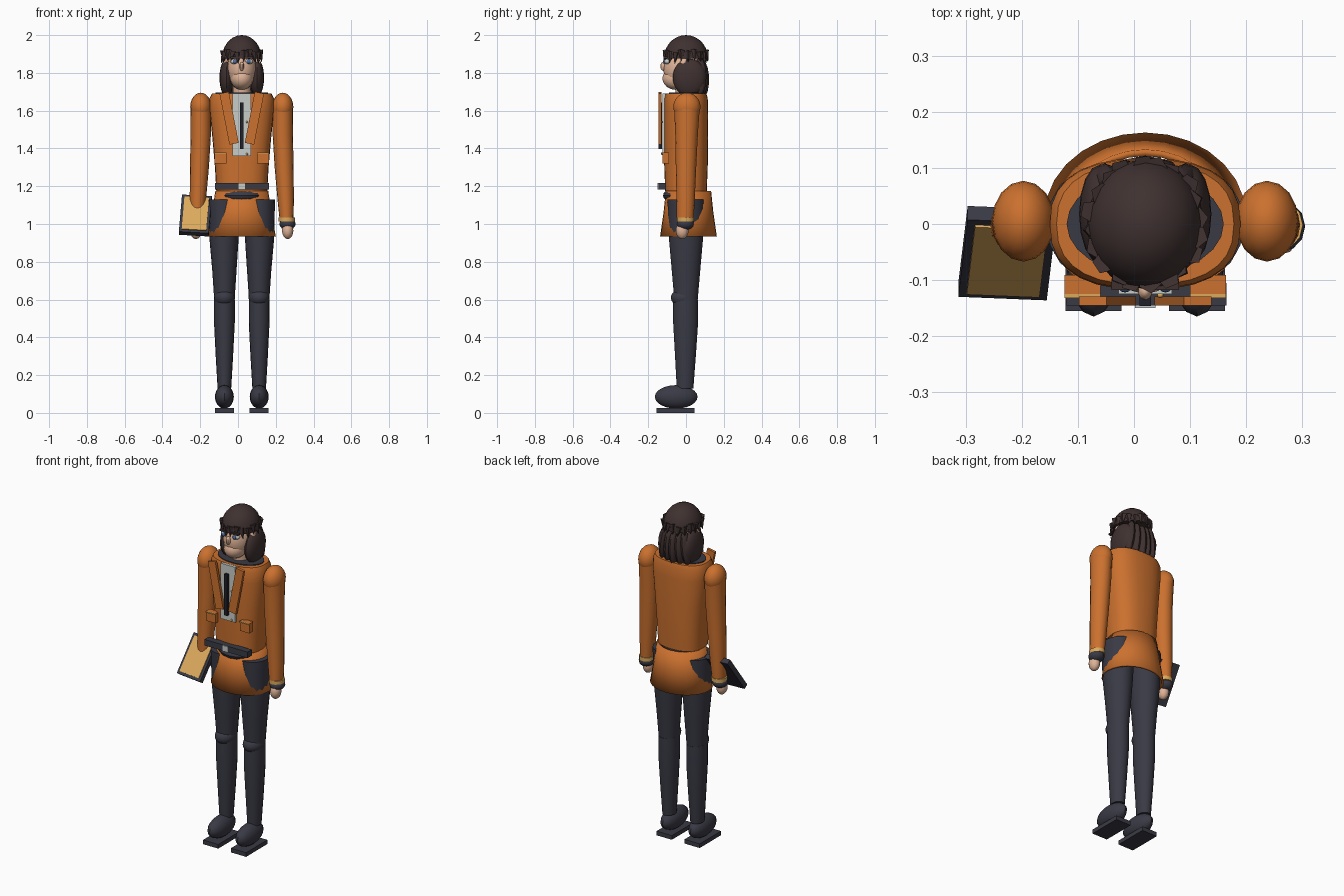
import bpy, bmesh, math
from mathutils import Matrix, Vector

if "Cube" in bpy.data.objects:
    bpy.data.objects.remove(bpy.data.objects["Cube"])

CX = 0.02  # body axis


def material(name, rgb):
    m = bpy.data.materials.new(name)
    m.diffuse_color = (*rgb, 1)
    m.use_nodes = True
    m.node_tree.nodes["Principled BSDF"].inputs["Base Color"].default_value = m.diffuse_color
    return m


ORANGE = material("orange cloth", (0.60, 0.165, 0.028))
NAVY = material("dark navy", (0.042, 0.042, 0.06))
BLACK = material("tie black", (0.015, 0.015, 0.025))
HAIR = material("dark brown hair", (0.05, 0.031, 0.03))
SKIN = material("skin", (0.74, 0.45, 0.31))
GOLD = material("gold", (0.72, 0.40, 0.11))
SHIRT = material("pale grey", (0.58, 0.61, 0.58))
BLUE = material("eye blue", (0.08, 0.16, 0.38))


def finish(name, bm, mat, smooth=True):
    bmesh.ops.recalc_face_normals(bm, faces=bm.faces)
    me = bpy.data.meshes.new(name)
    bm.to_mesh(me)
    bm.free()
    ob = bpy.data.objects.new(name, me)
    bpy.context.collection.objects.link(ob)
    me.materials.append(mat)
    if smooth:
        bpy.ops.object.select_all(action='DESELECT')
        ob.select_set(True)
        bpy.context.view_layer.objects.active = ob
        bpy.ops.object.shade_smooth_by_angle(angle=math.radians(35))
    return ob


def ball(name, c, r, mat, rot=Matrix(), seg=16, rings=12):
    bm = bmesh.new()
    bmesh.ops.create_uvsphere(bm, u_segments=seg, v_segments=rings, radius=1,
                              matrix=Matrix.Translation(c) @ rot @ Matrix.Diagonal((*r, 1)))
    return finish(name, bm, mat)


def box(name, c, size, mat, rot=Matrix()):
    bm = bmesh.new()
    bmesh.ops.create_cube(bm, size=1, matrix=Matrix.Translation(c) @ rot @ Matrix.Diagonal((*size, 1)))
    return finish(name, bm, mat, False)


def tube(name, rings, mat, seg=20, power=2.0, caps=True):
    """Loft of superellipse rings given as (z, cx, cy, rx, ry)."""
    bm = bmesh.new()
    loops = []
    for z, cx, cy, rx, ry in rings:
        loop = []
        for i in range(seg):
            a = 2 * math.pi * i / seg
            c, s = math.cos(a), math.sin(a)
            loop.append(bm.verts.new((cx + rx * math.copysign(abs(c) ** (2 / power), c),
                                      cy + ry * math.copysign(abs(s) ** (2 / power), s), z)))
        loops.append(loop)
    for lo, hi in zip(loops, loops[1:]):
        for i in range(seg):
            j = (i + 1) % seg
            bm.faces.new((lo[i], lo[j], hi[j], hi[i]))
    if caps:
        bm.faces.new(loops[0])
        bm.faces.new(loops[-1])
    return finish(name, bm, mat)


# Jacket, inner collar disc and flared skirt shell
tube("jacket", [(1.175, CX, 0, .135, .11), (1.30, CX, 0, .142, .115), (1.45, CX, 0, .155, .117),
                (1.60, CX, 0, .17, .117), (1.665, CX, 0, .17, .115), (1.69, CX, 0, .158, .108)],
     ORANGE, 28, 2.5)
tube("inner_collar", [(1.68, CX, 0, .14, .09), (1.695, CX, 0, .14, .09)], NAVY, 24)
skirt = tube("jacket_skirt", [(.935, CX, .013, .18, .15), (1.06, CX, .013, .158, .132),
                              (1.175, CX, .013, .14, .12)], ORANGE, 28, caps=False)
shell = skirt.modifiers.new("thickness", 'SOLIDIFY')
shell.thickness = 0.012
ball("pelvis", (CX, 0, 1.15), (.125, .122, .05), NAVY)

# Shirt front, tie and buttons
box("shirt_front", (CX, -.117, 1.525), (.096, .016, .33), SHIRT)
box("tie", (CX, -.137, 1.52), (.02, .018, .245), BLACK)
for z in (1.37, 1.54):
    ball("shirt_button", (CX + .027, -.127, z), (.006, .005, .006), GOLD, seg=8, rings=6)

# Belt and buckle
box("belt", (CX + .002, -.125, 1.2), (.285, .04, .036), NAVY)
box("buckle", (CX, -.146, 1.2), (.036, .008, .034), SHIRT)

for s in (-1, 1):
    side = "left" if s < 0 else "right"

    def X(d):
        return CX + s * d

    # Lapel and pocket
    box(side + "_lapel", (X(.067), -.137, 1.56), (.05, .016, .275), ORANGE,
        Matrix.Rotation(s * math.radians(11), 4, 'Y'))
    box(side + "_pocket", (X(.112), -.108, 1.35), (.064, .034, .058), ORANGE)
    box(side + "_pocket_trim", (X(.112), -.128, 1.376), (.064, .007, .007), GOLD)

    # Sleeve, cuff and hand
    ball(side + "_shoulder", (X(.217), .005, 1.62), (.056, .072, .075), ORANGE)
    tube(side + "_sleeve", [(1.035, X(.236), -.004, .037, .045), (1.12, X(.233), -.002, .043, .048),
                            (1.30, X(.224), 0, .05, .054), (1.48, X(.217), .003, .054, .06),
                            (1.62, X(.217), .005, .055, .068)], ORANGE, 16)
    tube(side + "_cuff_band", [(1.012, X(.238), -.002, .043, .045), (1.034, X(.238), -.002, .043, .045)],
         GOLD, 12)
    ball(side + "_cuff", (X(.242), -.004, 1.0), (.043, .046, .032), NAVY, seg=12, rings=8)
    ball(side + "_hand", (X(.243), -.02, .965), (.03, .034, .045), SKIN, seg=12, rings=8)

    # Leg, knee, shoe and sole
    tube(side + "_thigh", [(.60, X(.092), 0, .054, .062), (.75, X(.092), 0, .064, .075),
                           (.92, X(.094), 0, .077, .09), (1.13, X(.094), 0, .082, .098)], NAVY, 16)
    ball(side + "_knee", (X(.092), -.01, .61), (.056, .07, .05), NAVY)
    tube(side + "_calf", [(.13, X(.092), -.005, .036, .044), (.30, X(.092), -.003, .046, .055),
                          (.48, X(.092), -.002, .055, .066), (.60, X(.092), -.002, .055, .066)], NAVY, 16)
    ball(side + "_shoe", (X(.092), -.052, .085), (.05, .113, .062), NAVY)
    box(side + "_sole", (X(.092), -.055, .0125), (.1, .2, .025), NAVY)

    # Eye, pupil, brow and ear
    ball(side + "_eye", (X(.038), -.098, 1.86), (.022, .018, .014), SHIRT, seg=12, rings=8)
    ball(side + "_pupil", (X(.036), -.114, 1.86), (.011, .008, .011), BLUE, seg=10, rings=6)
    box(side + "_brow", (X(.038), -.108, 1.882), (.045, .02, .01), HAIR)
    ball(side + "_ear", (X(.083), -.01, 1.85), (.018, .022, .03), SKIN, seg=10, rings=8)

    # Long side lock
    ball(side + "_side_lock", (X(.08), .018, 1.775), (.038, .088, .1), HAIR)

# Head
tube("neck", [(1.67, CX, 0, .05, .055), (1.77, CX, -.005, .048, .055)], SKIN, 16)
ball("head", (CX, -.02, 1.82), (.078, .1, .11), SKIN)
ball("jaw", (CX, -.05, 1.77), (.06, .075, .06), SKIN)
ball("nose", (CX, -.12, 1.835), (.013, .016, .024), SKIN, seg=10, rings=8)

# Hair cap: the upper part of an ellipsoid
bm = bmesh.new()
bmesh.ops.create_uvsphere(bm, u_segments=20, v_segments=14, radius=1,
                          matrix=Matrix.Translation((CX, 0, 1.88)) @ Matrix.Diagonal((.104, .116, .12, 1)))
cut = bmesh.ops.bisect_plane(bm, geom=bm.verts[:] + bm.edges[:] + bm.faces[:], clear_inner=True,
                             plane_co=(0, 0, 1.877), plane_no=(0, 0, 1))
bmesh.ops.holes_fill(bm, edges=[e for e in bm.edges if e.is_boundary])
finish("hair_cap", bm, HAIR)

# Jagged tufts around the rim of the cap
bm = bmesh.new()
for i in range(20):
    a = 2 * math.pi * (i + .3) / 20
    out = Vector((math.cos(a), math.sin(a), 0))
    aim = out * .25 + Vector((.2 * math.sin(i * 2.3), 0, -1))
    pos = Vector((CX + out.x * .1, out.y * .111, 1.884 + .008 * math.sin(i * 1.7)))
    bmesh.ops.create_cone(bm, cap_ends=True, segments=5, radius1=.021, radius2=0, depth=.06,
                          matrix=Matrix.Translation(pos) @ aim.to_track_quat('Z', 'Y').to_matrix().to_4x4())
finish("hair_tufts", bm, HAIR, False)

# Hanging strands at the back
for i in range(-2, 3):
    ball("back_strand", (CX + i * .036, .088 - .007 * abs(i), 1.765 + .008 * abs(i)),
         (.026, .034, .1), HAIR, Matrix.Rotation(-i * .06, 4, 'Y'), seg=12, rings=10)

# Tilted tablet held at the side, with a flat golden face
tilt = Matrix.Rotation(math.radians(-35), 4, 'X') @ Matrix.Rotation(math.radians(4), 4, 'Y')
centre = Vector((-.226, -.052, 1.045))
box("tablet", centre, (.158, .03, .24), NAVY, tilt)
box("tablet_face", centre + tilt @ Vector((0, -.016, 0)), (.13, .008, .21), GOLD, tilt)
